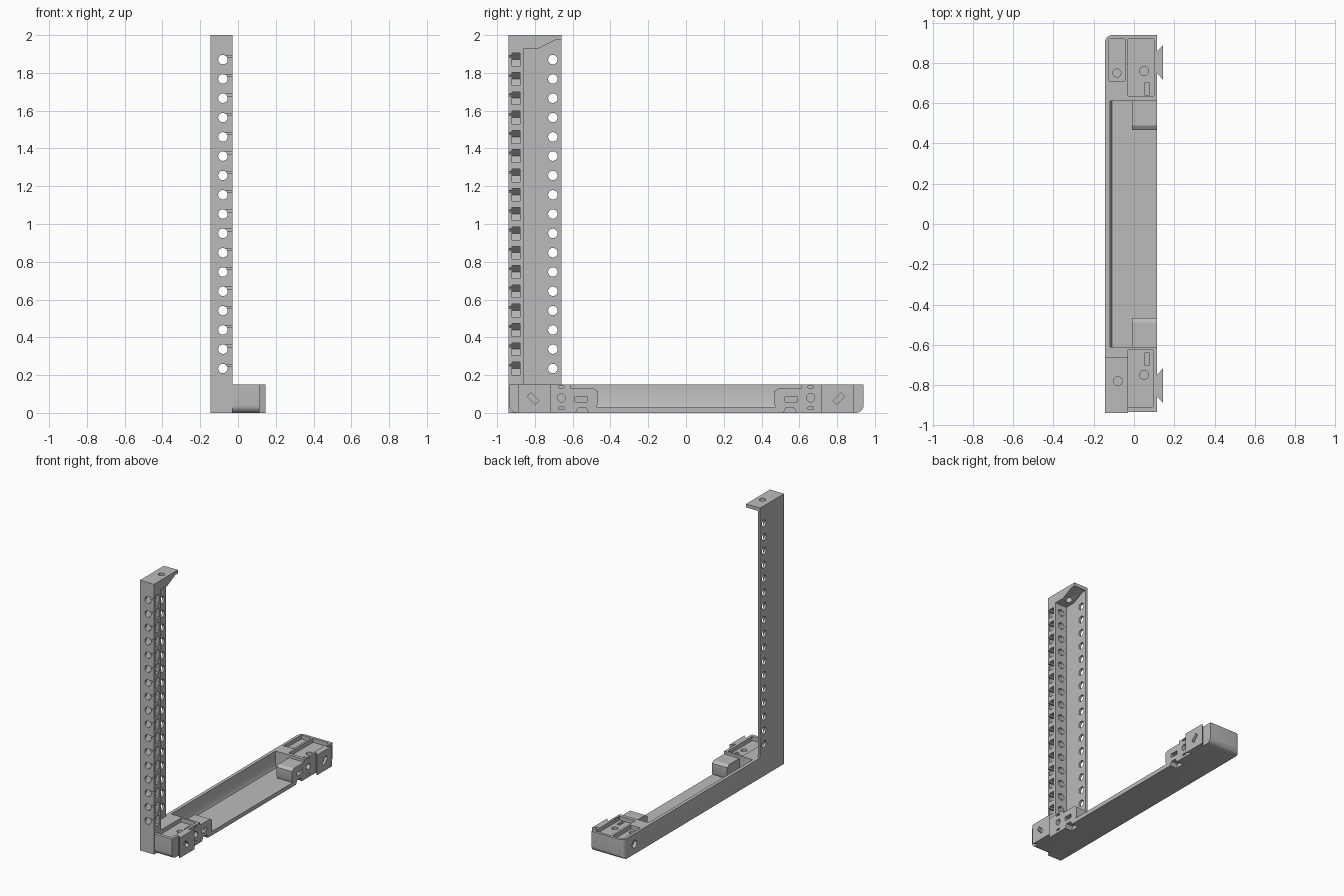
import bpy, bmesh, math
from mathutils import Vector

cube = bpy.data.objects.get("Cube")
if cube:
    bpy.data.objects.remove(cube, do_unlink=True)

grey = bpy.data.materials.new("mid_grey")
grey.use_nodes = True
grey.diffuse_color = (0.5, 0.5, 0.5, 1)
grey.node_tree.nodes["Principled BSDF"].inputs["Base Color"].default_value = (0.5, 0.5, 0.5, 1)


def prism(bm, pts, axis, lo, hi):
    """Extrude a 2D outline along an axis; the outline uses the other two axes in order."""
    def place(p, d):
        c = list(p)
        c.insert(axis, d)
        return bm.verts.new(c)
    low = [place(p, lo) for p in pts]
    high = [place(p, hi) for p in pts]
    faces = [bm.faces.new(low), bm.faces.new(high)]
    for i in range(len(pts)):
        j = (i + 1) % len(pts)
        faces.append(bm.faces.new((low[i], low[j], high[j], high[i])))
    bmesh.ops.recalc_face_normals(bm, faces=faces)


def rect(a0, a1, b0, b1):
    return [(a0, b0), (a1, b0), (a1, b1), (a0, b1)]


def circle(a, b, r, n=20):
    return [(a + r * math.cos(math.tau * i / n), b + r * math.sin(math.tau * i / n)) for i in range(n)]


def tilted(a, b, w, h, turn):
    c, s = math.cos(turn), math.sin(turn)
    return [(a + u * c - v * s, b + u * s + v * c) for u, v in rect(-w / 2, w / 2, -h / 2, h / 2)]


def make(name, bm):
    me = bpy.data.meshes.new(name)
    bm.to_mesh(me)
    bm.free()
    ob = bpy.data.objects.new(name, me)
    bpy.context.collection.objects.link(ob)
    me.materials.append(grey)
    return ob


def part(name, *shapes):
    bm = bmesh.new()
    for s in shapes:
        prism(bm, *s)
    return make(name, bm)


def cut(ob, *shapes):
    """Subtract a group of shapes that do not overlap each other."""
    tool = part("cutter", *shapes)
    tool.hide_render = True
    mod = ob.modifiers.new("cut", "BOOLEAN")
    mod.operation, mod.solver, mod.object = "DIFFERENCE", "EXACT", tool
    deps = bpy.context.evaluated_depsgraph_get()
    me = bpy.data.meshes.new_from_object(ob.evaluated_get(deps))
    ob.modifiers.clear()
    ob.data = me
    bpy.data.objects.remove(tool, do_unlink=True)


X, Y, Z = 0, 1, 2
L, R = -0.145, 0.115
POST_R, POST_B = -0.03, -0.66
levels = [0.235 + 0.1022 * i for i in range(17)]

# Upright: front wall with through holes, and nut slots opening to the side
front_wall = part("post_front_wall", (rect(L, POST_R, 0, 2), Y, -0.94, -0.86))
cut(front_wall, *[(circle(-0.08, z, 0.025), Y, -1, -0.8) for z in levels])
cut(front_wall, *[([(0, z - 0.034), (0, z + 0.034), (-0.08, z + 0.034), (-0.118, z),
                    (-0.08, z - 0.034)], Y, -0.922, -0.88) for z in levels])
cut(front_wall, *[(rect(-0.08, 0, z + 0.012, z + 0.022), Y, -1, -0.91) for z in levels])

# Upright: thin side wall with a row of holes
side_wall = part("post_side_wall", (rect(-0.86, POST_B, 0.02, 2), X, L, L + 0.018))
cut(side_wall, *[(circle(-0.705, z, 0.025), X, -0.3, 0) for z in levels])

# Cap with a sloped underside
cap = part("post_cap", ([(-0.86, 1.93), (-0.78, 1.93), (-0.69, 1.975), (POST_B, 1.975),
                         (POST_B, 2), (-0.86, 2)], X, L + 0.018, POST_R))
cut(cap, (circle(-0.08, -0.78, 0.022), Z, 1.8, 2.1))

# Base beam with rounded ends
bm = bmesh.new()
prism(bm, rect(L, R, -0.935, 0.94), Z, 0, 0.15)
edges = []
for e in bm.edges:
    m = (e.verts[0].co + e.verts[1].co) / 2
    end_bottom = m.z < 0.01 and abs(m.y) > 0.9
    rear_corner = m.x < -0.14 and m.y > 0.9 and 0.01 < m.z < 0.14
    if end_bottom or rear_corner:
        edges.append(e)
bmesh.ops.bevel(bm, geom=edges, offset=0.04, segments=5, profile=0.5, affect="EDGES")
base = make("base_beam", bm)

# Open tray between the two ends
cut(base, ([(-0.11, 0.03), (0.2, 0.03), (0.2, 0.2), (-0.12, 0.2), (-0.12, 0.05)], Y, -0.61, 0.61))
# Shallow top pockets
cut(base, (rect(-0.03, 0.1, 0.635, 0.92), Z, 0.12, 0.3),
    (rect(-0.03, 0.095, -0.91, -0.625), Z, 0.12, 0.3),
    (rect(-0.125, -0.045, 0.71, 0.92), Z, 0.12, 0.3))
# Screw holes from above, and one in the outer side
cut(base, (circle(0.05, 0.76, 0.022), Z, 0.03, 0.3),
    (circle(0.05, -0.75, 0.022), Z, 0.03, 0.3),
    (circle(-0.085, 0.75, 0.02), Z, 0.06, 0.3),
    (circle(0.81, 0.075, 0.028), X, -0.3, -0.12))

for s, end in ((1, "rear"), (-1, "front")):
    def ys(pts):
        return [(s * y, z) for y, z in pts]

    # Slots, side holes and underside notches near each end
    cut(base, (ys(circle(0.66, 0.08, 0.022)), X, 0.085, 0.3),
        (ys(rect(0.645, 0.675, 0.018, 0.03)), X, 0.1, 0.3),
        (ys(rect(0.645, 0.675, 0.132, 0.142)), X, 0.1, 0.3))
    cut(base, (rect(0.052, 0.076, s * 0.67 - 0.03, s * 0.67 + 0.03), Z, 0.095, 0.3))
    cut(base, (ys([(0.51, -0.01), (0.53, 0.028), (0.57, 0.028), (0.59, -0.01)]), X, 0.06, 0.3))

    # Corner block in the tray
    block = part(end + "_tray_block",
                 (ys([(0.61, 0.03), (0.61, 0.13), (0.49, 0.13), (0.467, 0.115),
                      (0.467, 0.05), (0.475, 0.03)]), X, -0.01, R))
    cut(block, (ys(rect(0.525, 0.588, 0.058, 0.086)), X, 0.08, 0.3))

    # Dovetail tab with a slanted slot
    tab = part(end + "_dovetail", ([(R, s * 0.75), (0.145, s * 0.715), (0.145, s * 0.89),
                                    (R, s * 0.86)], Z, 0.0, 0.15))
    cut(tab, (ys(tilted(0.81, 0.075, 0.06, 0.028, math.radians(45))), X, 0.12, 0.3))

for ob in list(bpy.context.collection.objects):
    if ob.type == "MESH":
        bpy.ops.object.select_all(action="DESELECT")
        ob.select_set(True)
        bpy.context.view_layer.objects.active = ob
        bpy.ops.object.shade_smooth_by_angle(angle=math.radians(30))
